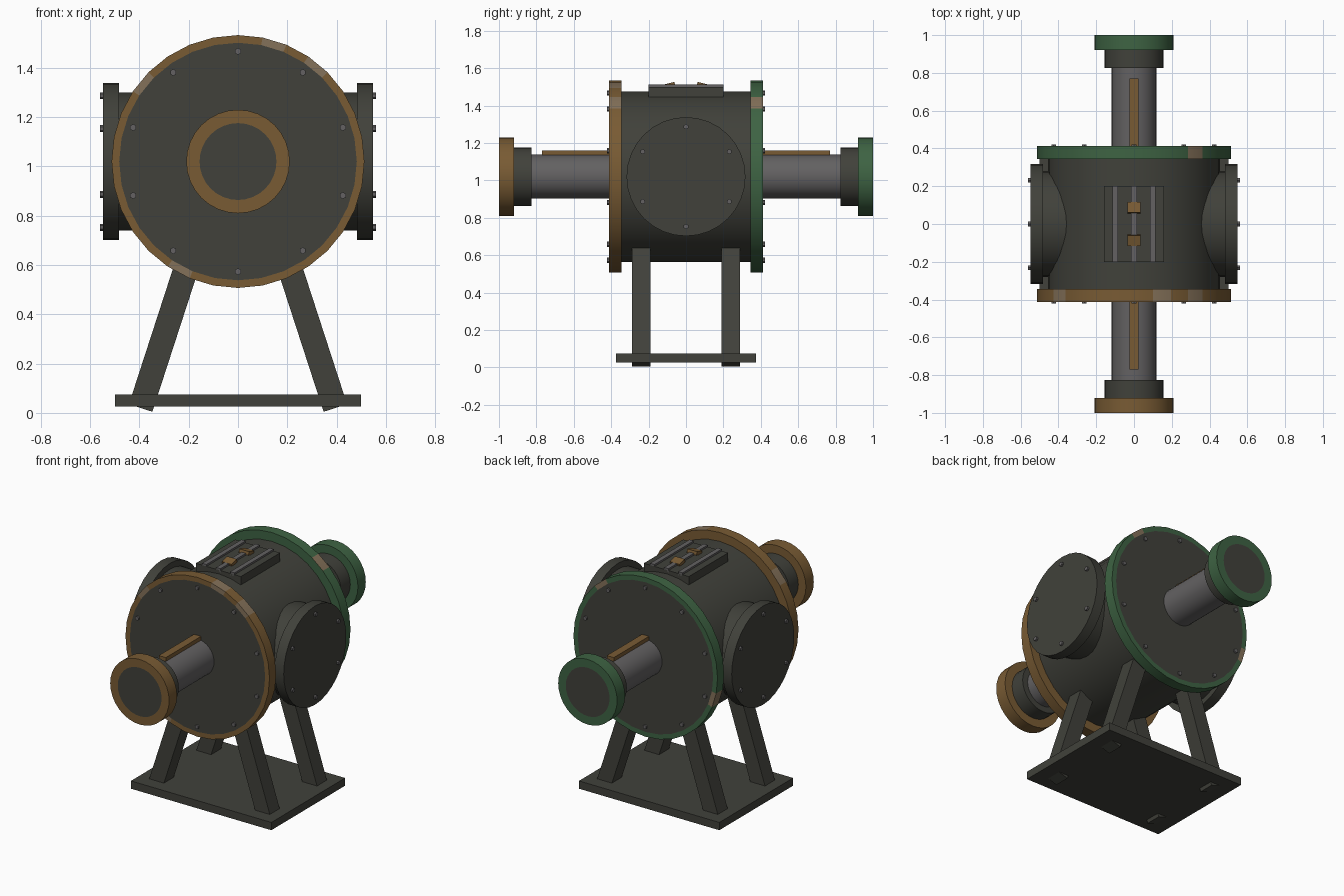
import bpy, bmesh
from math import sin, cos, pi, radians
from mathutils import Matrix, Vector

cube = bpy.data.objects.get("Cube")
if cube:
    bpy.data.objects.remove(cube, do_unlink=True)


def material(name, rgb):
    m = bpy.data.materials.new(name)
    m.use_nodes = True
    m.diffuse_color = (*rgb, 1)
    bsdf = next(n for n in m.node_tree.nodes if n.type == 'BSDF_PRINCIPLED')
    bsdf.inputs["Base Color"].default_value = (*rgb, 1)
    return m


IRON = material("dark iron", (0.052, 0.053, 0.043))
BRONZE = material("bronze paint", (0.19, 0.105, 0.034))
GREEN = material("green paint", (0.048, 0.125, 0.056))
STEEL = material("bare steel", (0.125, 0.12, 0.122))
WORN = material("worn paint", (0.23, 0.165, 0.1))

AXIS_Z = 1.02
SEGMENTS = 32


def finish(name, bm, mats, smooth=False):
    bmesh.ops.recalc_face_normals(bm, faces=bm.faces)
    mesh = bpy.data.meshes.new(name)
    bm.to_mesh(mesh)
    bm.free()
    for m in mats:
        mesh.materials.append(m)
    ob = bpy.data.objects.new(name, mesh)
    bpy.context.collection.objects.link(ob)
    if smooth:
        bpy.ops.object.select_all(action='DESELECT')
        ob.select_set(True)
        bpy.context.view_layer.objects.active = ob
        bpy.ops.object.shade_smooth_by_angle(angle=radians(30))
    return ob


def lathe(name, profile, mats, turn=0.0, cap=0, worn=()):
    """Turned part: (radius, depth) points along the axis facing the front."""
    bm = bmesh.new()
    rings = []
    for r, d in profile:
        angles = [2 * pi * i / SEGMENTS for i in range(SEGMENTS)]
        rings.append([bm.verts.new((r * cos(a), -d, r * sin(a))) for a in angles])
    for a, b in zip(rings, rings[1:]):
        for i in range(SEGMENTS):
            j = (i + 1) % SEGMENTS
            f = bm.faces.new((a[i], a[j], b[j], b[i]))
            f.material_index = len(mats) - 1 if i in worn else 0
    bm.faces.new(rings[0])
    bm.faces.new(rings[-1]).material_index = cap
    place = Matrix.Translation((0, 0, AXIS_Z)) @ Matrix.Rotation(turn, 4, 'Z')
    bm.transform(place)
    return finish(name, bm, mats, True)


def box(name, centre, size, mat, tilt=0.0, axis='Y'):
    bm = bmesh.new()
    bmesh.ops.create_cube(bm, size=1)
    bm.transform(Matrix.Translation(centre) @ Matrix.Rotation(tilt, 4, axis)
                 @ Matrix.Diagonal((*size, 1)))
    return finish(name, bm, [mat])


def bolts(name, count, radius, depth, turn):
    """Circle of small hexagonal bolt heads, first one at the top."""
    bm = bmesh.new()
    for i in range(count):
        a = pi / 2 + 2 * pi * i / count
        spot = Matrix.Translation((radius * cos(a), -depth, radius * sin(a)))
        bmesh.ops.create_cone(bm, cap_ends=True, segments=6, radius1=0.014,
                              radius2=0.014, depth=0.03,
                              matrix=spot @ Matrix.Rotation(pi / 2, 4, 'X'))
    bm.transform(Matrix.Translation((0, 0, AXIS_Z)) @ Matrix.Rotation(turn, 4, 'Z'))
    return finish(name, bm, [STEEL])


# Main drum
lathe("drum", [(0.456, -0.35), (0.456, 0.35)], [IRON])

# Both shaft ends: cover, shaft, collar, coupling and key
for side, turn, paint, worn in (("front", 0, BRONZE, (4, 6, 12, 21)),
                                ("back", pi, GREEN, (11, 30))):
    lathe(side + "_cover", [(0.513, 0.345), (0.513, 0.412), (0.482, 0.412)],
          [paint, IRON, WORN], turn, 1, worn)
    bolts(side + "_cover_bolts", 10, 0.447, 0.407, turn)
    lathe(side + "_shaft", [(0.118, 0.40), (0.118, 0.84)], [STEEL], turn)
    lathe(side + "_collar", [(0.156, 0.825), (0.156, 0.93)], [IRON], turn)
    lathe(side + "_coupling", [(0.21, 0.92), (0.21, 1.0), (0.156, 1.0)],
          [paint, IRON], turn, 1)
    s = -1 if side == "front" else 1
    box(side + "_shaft_key", (0, s * 0.585, AXIS_Z + 0.115), (0.05, 0.37, 0.05), BRONZE)

# Side ports
for side, turn in (("left", pi / 2), ("right", -pi / 2)):
    lathe(side + "_port_neck", [(0.28, 0.25), (0.28, 0.49)], [IRON], turn)
    lathe(side + "_port_cover", [(0.318, 0.483), (0.318, 0.548)], [IRON], turn)
    bolts(side + "_port_bolts", 6, 0.267, 0.545, turn)

# Top plate with rails and clamps
box("top_plate", (0, 0, 1.47), (0.32, 0.4, 0.06), IRON)
for i in (-1, 0, 1):
    box("top_rail", (i * 0.1, 0, 1.5), (0.03, 0.4, 0.024), STEEL)
for s in (-1, 1):
    box("rail_clamp", (0, s * 0.086, 1.509), (0.07, 0.055, 0.022), BRONZE, s * -0.25, 'X')

# Base plate and splayed legs
box("base_plate", (0, 0, 0.05), (1.0, 0.75, 0.05), IRON)
LEAN = radians(18)
LENGTH = 0.68
for sx, name in ((1, "left"), (-1, "right")):
    foot = Vector((sx * 0.395, 0, 0.02))
    middle = foot + Vector((-sx * sin(LEAN), 0, cos(LEAN))) * LENGTH / 2
    for sy, end in ((-1, "front"), (1, "back")):
        box(f"{end}_{name}_leg", middle + Vector((0, sy * 0.24, 0)),
            (0.1, 0.1, LENGTH), IRON, -sx * LEAN)
